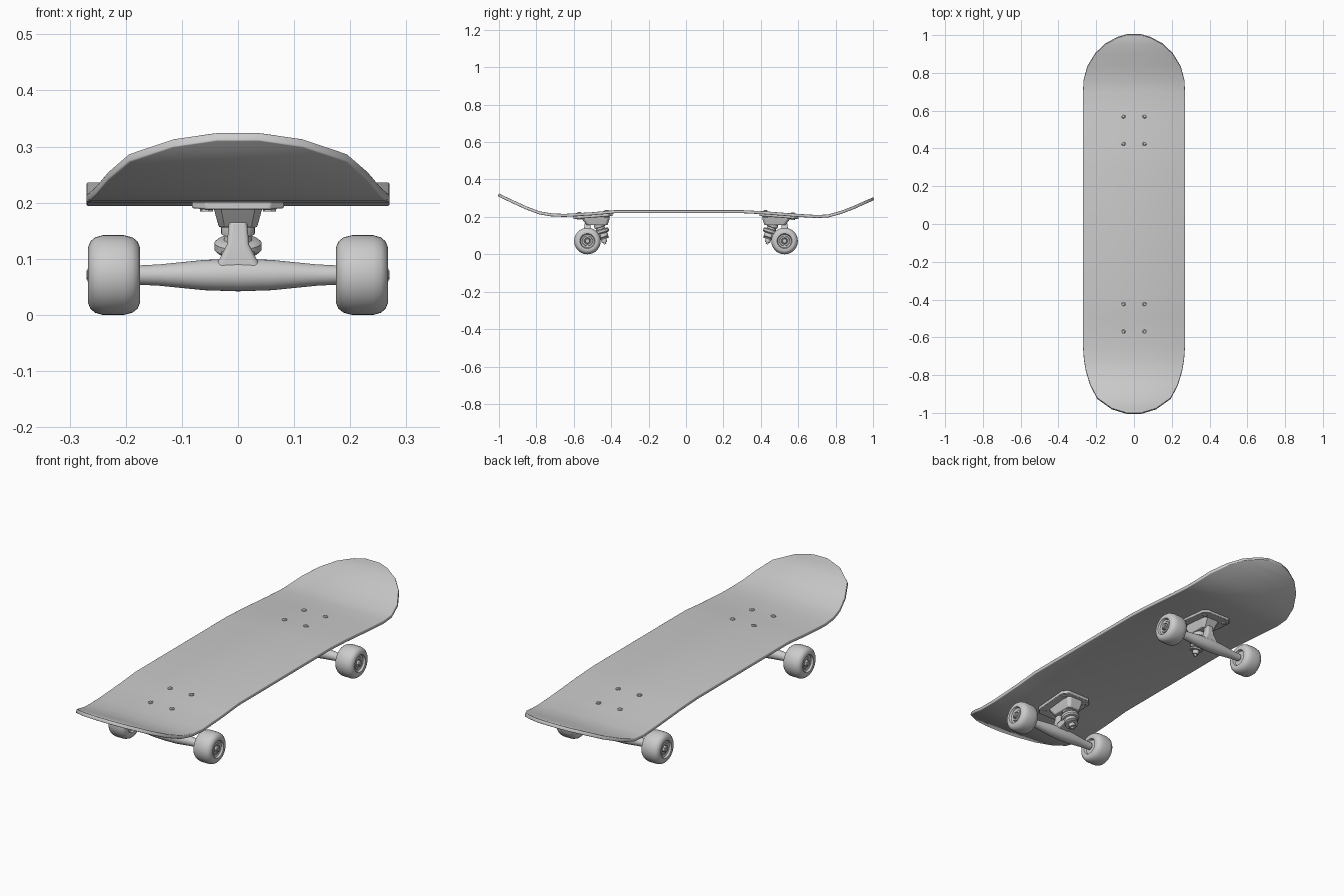
import bpy, bmesh, math
from mathutils import Vector

if "Cube" in bpy.data.objects:
    bpy.data.objects.remove(bpy.data.objects["Cube"])

grey = bpy.data.materials.new("plain_grey")
grey.diffuse_color = (0.6, 0.6, 0.6, 1)
grey.use_nodes = True
grey.node_tree.nodes["Principled BSDF"].inputs["Base Color"].default_value = grey.diffuse_color


def make(name, verts, faces, bevel=0, thickness=0):
    mesh = bpy.data.meshes.new(name)
    bm = bmesh.new()
    vs = [bm.verts.new(v) for v in verts]
    for f in faces:
        bm.faces.new([vs[i] for i in f])
    if not thickness:
        bmesh.ops.recalc_face_normals(bm, faces=bm.faces)
    bm.to_mesh(mesh)
    bm.free()
    mesh.materials.append(grey)
    ob = bpy.data.objects.new(name, mesh)
    bpy.context.collection.objects.link(ob)
    if thickness:
        m = ob.modifiers.new("thickness", 'SOLIDIFY')
        m.thickness, m.offset = thickness, -1
    if bevel:
        m = ob.modifiers.new("bevel", 'BEVEL')
        m.width, m.segments, m.limit_method = bevel, 2, 'ANGLE'
        m.angle_limit = math.radians(40)
    bpy.ops.object.select_all(action='DESELECT')
    bpy.context.view_layer.objects.active = ob
    ob.select_set(True)
    bpy.ops.object.shade_smooth_by_angle(angle=math.radians(35))
    return ob


def bridge(rings, n):
    """Faces joining consecutive rings of n vertices, with end caps."""
    faces = [(r * n + i, r * n + (i + 1) % n, (r + 1) * n + (i + 1) % n, (r + 1) * n + i)
             for r in range(rings - 1) for i in range(n)]
    return faces + [tuple(range(n)), tuple(range((rings - 1) * n, rings * n))]


def lathe(name, profile, origin, axis, n=32):
    """Turn (radius, distance) points around an axis."""
    o, a = Vector(origin), Vector(axis).normalized()
    u = a.orthogonal().normalized()
    w = a.cross(u)
    verts = []
    for r, h in profile:
        for i in range(n):
            t = 2 * math.pi * i / n
            verts.append(o + a * h + (u * math.cos(t) + w * math.sin(t)) * r)
    return make(name, verts, bridge(len(profile), n))


def loft(name, sections, side, tilt=0, bevel=0.003):
    """Stack chamfered rectangles (centre_y, z, half_x, half_y)."""
    verts = []
    for cy, z, hx, hy in sections:
        c = 0.3 * min(hx, hy)
        for x, y in ((hx, hy - c), (hx - c, hy), (c - hx, hy), (-hx, hy - c),
                     (-hx, c - hy), (c - hx, -hy), (hx - c, -hy), (hx, c - hy)):
            yy = cy + y
            verts.append((x, side * yy, z + tilt * (yy - 0.5)))
    return make(name, verts, bridge(len(sections), 8), bevel)


# deck: (y, half width, top height) stations
deck = [(-1, .035, .325), (-.975, .118, .313), (-.92, .195, .287), (-.85, .232, .255),
        (-.78, .254, .229), (-.72, .265, .219), (-.65, .27, .216), (-.5, .27, .225),
        (-.38, .27, .236), (.3, .27, .236), (.42, .27, .23), (.6, .27, .216),
        (.7, .27, .21), (.76, .267, .213), (.83, .248, .233), (.9, .205, .26),
        (.95, .152, .283), (.985, .088, .298), (1, .035, .305)]
verts = [(s * w, y, z) for y, w, z in deck for s in (-1, 1)]
faces = [(2 * i, 2 * i + 1, 2 * i + 3, 2 * i + 2) for i in range(len(deck) - 1)]
make("deck", verts, faces, bevel=0.003, thickness=0.016)


def deck_z(y):
    for (a, _, za), (b, _, zb) in zip(deck, deck[1:]):
        if a <= y <= b:
            return za + (zb - za) * (y - a) / (b - a)


# wheel profile: (radius, distance from the inner face)
wheel = [(.016, .012), (.034, .012), (.038, .002), (.05, 0), (.06, .004), (.067, .013),
         (.071, .028), (.071, .066), (.067, .08), (.06, .088), (.05, .092), (.04, .091),
         (.036, .082), (.028, .08), (.026, .084), (.018, .084), (.016, .078), (.008, .078)]

for side, end in ((-1, "front"), (1, "back")):
    ay = side * 0.527
    az = 0.071
    # base plate and pedestal
    loft(end + "_base_plate", [(.497, .196, .082, .105), (.497, .211, .082, .105)], side, -.08)
    loft(end + "_pedestal", [(.487, .203, .046, .08), (.482, .185, .042, .072),
                             (.475, .156, .034, .056)], side)
    # hanger: tapered axle housing, pivot neck and arm to the kingpin
    half = [(.028, .03), (.027, .06), (.023, .1), (.019, .14), (.017, .18)]
    lathe(end + "_hanger", [(r, -h) for r, h in reversed(half)] + [(.029, 0)] + half,
          (0, ay, az), (1, 0, 0))
    loft(end + "_hanger_neck", [(.527, .075, .046, .022), (.527, .1, .033, .022),
                                (.528, .125, .02, .018), (.526, .165, .016, .016)], side)
    loft(end + "_hanger_arm", [(.49, .08, .028, .04), (.49, .108, .03, .04)], side, -.3)
    # kingpin with washers, bushings, hanger ring and nut
    lathe(end + "_kingpin_stack",
          [(.027, 0), (.03, .008), (.03, .018), (.023, .021), (.025, .03), (.036, .031),
           (.042, .036), (.042, .048), (.036, .054), (.027, .055), (.03, .062), (.03, .074),
           (.024, .079), (.03, .08), (.03, .086), (.015, .086), (.015, .104), (.007, .104),
           (.007, .114)], (0, side * .465, .163), (0, -side * .3, -1))
    # axle rod, wheels and hexagonal nuts
    lathe(end + "_axle", [(.008, -.27), (.008, .27)], (0, ay, az), (1, 0, 0), 16)
    for sx, hand in ((-1, "left"), (1, "right")):
        lathe(f"{end}_{hand}_wheel", wheel, (sx * .175, ay, az), (sx, 0, 0), 40)
        lathe(f"{end}_{hand}_axle_nut", [(.015, .252), (.015, .265), (.012, .268)],
              (0, ay, az), (sx, 0, 0), 6)
        # mounting bolts through the deck, with nuts below the plate
        for by in (.425, .57):
            y = side * by
            z = deck_z(y)
            lathe(f"{end}_{hand}_bolt", [(.011, -.004), (.011, .003), (.007, .006)],
                  (sx * .056, y, z), (0, 0, 1), 12)
            lathe(f"{end}_{hand}_bolt_nut", [(.012, -.034), (.012, -.02)],
                  (sx * .056, y, z), (0, 0, 1), 6)
